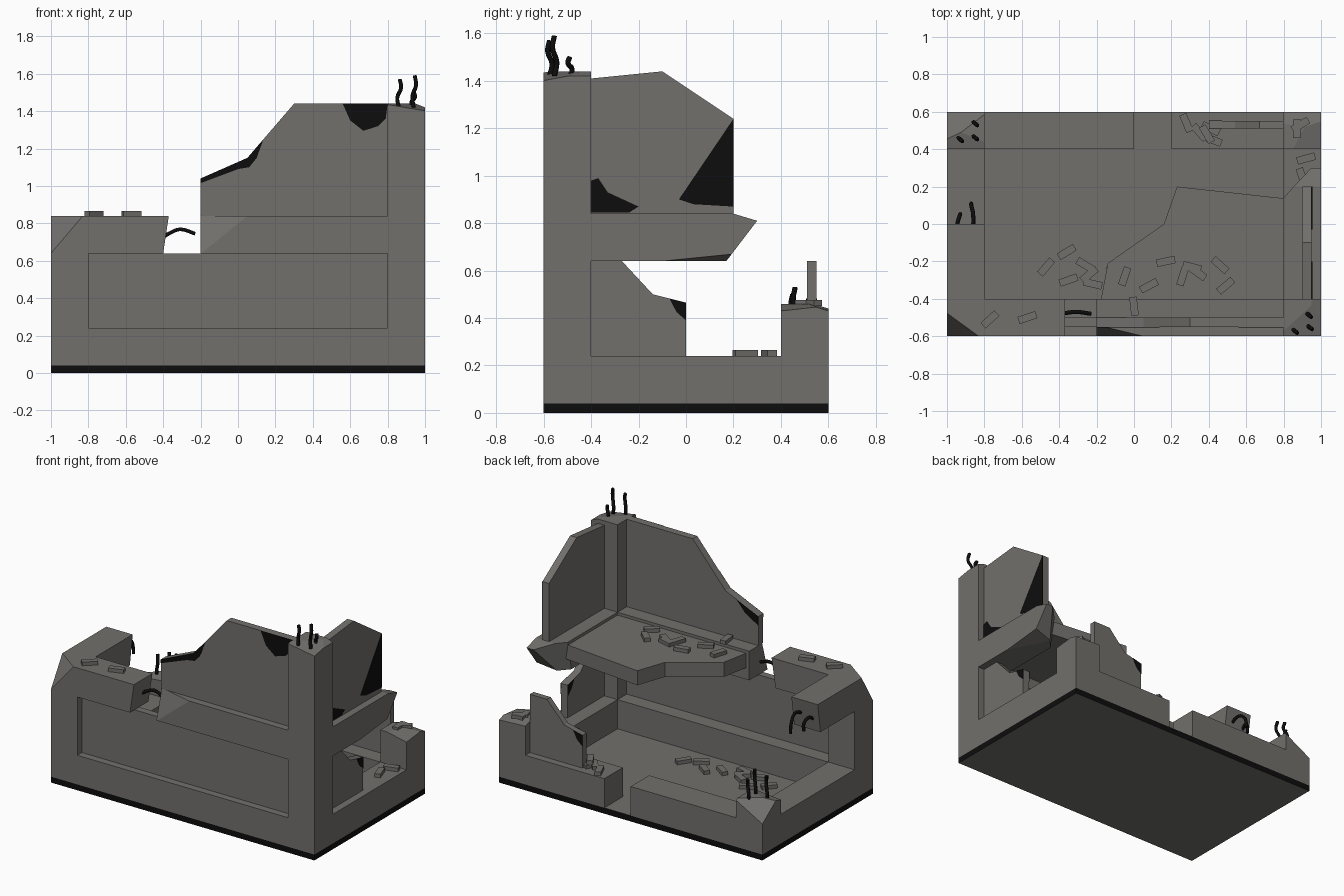
import bpy, bmesh, math, random
from mathutils import Vector

random.seed(4)
if "Cube" in bpy.data.objects:
    bpy.data.objects.remove(bpy.data.objects["Cube"], do_unlink=True)


def make_material(name, rgb):
    m = bpy.data.materials.new(name)
    m.use_nodes = True
    m.diffuse_color = (*rgb, 1)
    node = next(n for n in m.node_tree.nodes if n.type == 'BSDF_PRINCIPLED')
    node.inputs["Base Color"].default_value = (*rgb, 1)
    node.inputs["Roughness"].default_value = 0.9
    return m


concrete = make_material("concrete grey", (0.165, 0.16, 0.15))
soot = make_material("soot black", (0.004, 0.004, 0.004))


def finish(name, bm, mat):
    bmesh.ops.recalc_face_normals(bm, faces=bm.faces)
    me = bpy.data.meshes.new(name)
    bm.to_mesh(me)
    bm.free()
    me.materials.append(mat)
    ob = bpy.data.objects.new(name, me)
    bpy.context.collection.objects.link(ob)
    return ob


def prism(name, pts, axis, lo, hi, mat=concrete, chips=()):
    """Extrude a 2D outline along an axis, then slice off broken corners."""
    place = {'x': lambda p, d: (d, p[0], p[1]),
             'y': lambda p, d: (p[0], d, p[1]),
             'z': lambda p, d: (p[0], p[1], d)}[axis]
    bm = bmesh.new()
    a = [bm.verts.new(place(p, lo)) for p in pts]
    b = [bm.verts.new(place(p, hi)) for p in pts]
    bm.faces.new(a)
    bm.faces.new(b)
    for i in range(len(pts)):
        j = (i + 1) % len(pts)
        bm.faces.new((a[i], a[j], b[j], b[i]))
    centre = sum((v.co for v in bm.verts), Vector()) / len(bm.verts)
    for chip in chips:
        p, q, r = map(Vector, chip)
        n = (q - p).cross(r - p).normalized()
        if n.dot(centre - p) > 0:
            n = -n
        geom = bm.verts[:] + bm.edges[:] + bm.faces[:]
        bmesh.ops.bisect_plane(bm, geom=geom, plane_co=p, plane_no=n, clear_outer=True)
        bmesh.ops.holes_fill(bm, edges=[e for e in bm.edges if e.is_boundary])
    return finish(name, bm, mat)


def box(name, x0, x1, y0, y1, z0, z1, chips=()):
    return prism(name, [(x0, y0), (x1, y0), (x1, y1), (x0, y1)], 'z', z0, z1, concrete, chips)


# Plinth with blackened sides
plinth = box("plinth", -1, 1, -0.6, 0.6, 0, 0.04)
plinth.data.materials.append(soot)
for f in plinth.data.polygons:
    f.material_index = int(abs(f.normal.z) < 0.5)

# Lower rim, with a doorway at the back
box("front_rim", -0.8, 0.8, -0.6, -0.4, 0.04, 0.24)
box("back_rim_right", -0.8, 0, 0.4, 0.6, 0.04, 0.24)
box("back_rim_left", 0.2, 0.8, 0.4, 0.6, 0.04, 0.24)
for side, x in (("right", -1), ("left", 0.8)):
    box(side + "_rim", x, x + 0.2, -0.4, 0.4, 0.04, 0.24)

# Corner pillars with broken tops
box("tall_pillar", 0.8, 1, -0.6, -0.4, 0.04, 1.44,
    [((0.8, -0.6, 1.435), (0.92, -0.6, 1.415), (0.9, -0.48, 1.44)),
     ((1, -0.6, 1.42), (1, -0.47, 1.42), (0.95, -0.5, 1.44))])
box("front_low_pillar", -1, -0.8, -0.6, -0.4, 0.04, 0.84,
    [((-1, -0.6, 0.64), (-0.83, -0.6, 0.84), (-0.94, -0.52, 0.84))])
box("back_stump_left", 0.8, 1, 0.4, 0.6, 0.04, 0.46,
    [((1, 0.4, 0.43), (0.85, 0.4, 0.46), (0.93, 0.55, 0.46)),
     ((1, 0.6, 0.43), (0.8, 0.6, 0.44), (0.9, 0.52, 0.46))])
box("back_stump_right", -1, -0.8, 0.4, 0.6, 0.04, 0.37,
    [((-1, 0.6, 0.25), (-0.8, 0.6, 0.36), (-1, 0.46, 0.35)),
     ((-1, 0.4, 0.34), (-0.8, 0.4, 0.36), (-0.9, 0.48, 0.37))])

# Upper beams
prism("front_beam", [(-0.2, 0.64), (0.8, 0.64), (0.8, 0.84), (-0.2, 0.84)], 'y', -0.6, -0.4,
      chips=[((-0.2, -0.54, 0.84), (0.05, -0.6, 0.84), (-0.17, -0.6, 0.66))])
prism("front_beam_end", [(-0.8, 0.64), (-0.4, 0.64), (-0.37, 0.84), (-0.8, 0.84)], 'y', -0.6, -0.4)
prism("left_beam", [(-0.4, 0.64), (0.17, 0.64), (0.3, 0.81), (0.2, 0.84), (-0.4, 0.84)], 'x', 0.8, 1,
      chips=[((1, -0.1, 0.64), (1, 0.2, 0.67), (0.85, 0.18, 0.64)),
             ((0.8, 0.14, 0.84), (0.8, 0.1, 0.64), (0.95, 0.3, 0.8))])
prism("right_beam", [(-0.4, 0.64), (-0.03, 0.64), (0, 0.84), (-0.4, 0.84)], 'x', -1, -0.8)

# Broken upper floor
prism("upper_floor", [(-0.18, -0.42), (-0.14, -0.21), (0.16, 0), (0.23, 0.2), (0.82, 0.135),
                      (0.82, -0.42)], 'z', 0.72, 0.82)

# Thin wall panels
prism("front_lower_wall", [(-0.8, 0.24), (0.8, 0.24), (0.8, 0.64), (-0.8, 0.64)], 'y', -0.55, -0.5)
prism("front_upper_wall", [(-0.2, 0.84), (-0.2, 1.04), (0.05, 1.15), (0.3, 1.44), (0.8, 1.44),
                           (0.8, 0.84)], 'y', -0.55, -0.5)
prism("left_upper_wall", [(-0.4, 0.84), (-0.4, 1.41), (-0.1, 1.44), (0.2, 1.24), (0.2, 0.84)],
      'x', 0.9, 0.95)
# Two matching fragments: distance from the pillar, height
fragment = [(0, 0.24), (0, 0.64), (0.13, 0.64), (0.26, 0.5), (0.4, 0.465), (0.4, 0.24)]
burn = [(0.33, 0.4825), (0.4, 0.465), (0.4, 0.39), (0.36, 0.425)]
prism("left_lower_wall", [(d - 0.4, z) for d, z in fragment], 'x', 0.9, 0.95)
prism("back_lower_wall", [(0.8 - d, z) for d, z in fragment], 'y', 0.51, 0.55)

# Soot stains as thin plates
for x in (0.9, 0.95):
    prism("wall_soot", [(d - 0.4, z) for d, z in burn], 'x', x - 0.003, x + 0.003, soot)
for y in (0.51, 0.55):
    prism("wall_soot", [(0.8 - d, z) for d, z in burn], 'y', y - 0.003, y + 0.003, soot)
slope = [(-0.2, 1.015), (-0.2, 1.04), (0.05, 1.15), (0.135, 1.247), (0.1, 1.15), (0.06, 1.1), (0, 1.09)]
prism("slope_soot", slope, 'y', -0.554, -0.55, soot)
prism("slope_soot_inner", [(-0.2, 0.98), (-0.2, 1.04), (-0.04, 1.11), (-0.1, 1.04)], 'y', -0.5, -0.496, soot)
prism("top_soot", [(0.56, 1.44), (0.8, 1.44), (0.79, 1.36), (0.75, 1.32), (0.67, 1.295), (0.6, 1.35)],
      'y', -0.554, -0.55, soot)
prism("edge_soot", [(0.2, 1.24), (-0.03, 0.9), (0.03, 0.88), (0.2, 0.87)], 'x', 0.95, 0.954, soot)
prism("corner_soot", [(-0.4, 0.845), (-0.4, 0.98), (-0.37, 0.99), (-0.33, 0.93), (-0.2, 0.87),
                      (-0.24, 0.845)], 'x', 0.95, 0.954, soot)


# Bent reinforcing bars
def bar(points):
    cu = bpy.data.curves.new("steel_bar", 'CURVE')
    cu.dimensions = '3D'
    cu.bevel_depth = 0.011
    cu.bevel_resolution = 1
    cu.resolution_u = 4
    cu.use_fill_caps = True
    sp = cu.splines.new('BEZIER')
    sp.bezier_points.add(len(points) - 1)
    for bp, p in zip(sp.bezier_points, points):
        bp.co = p
        bp.handle_left_type = bp.handle_right_type = 'AUTO'
    cu.materials.append(soot)
    ob = bpy.data.objects.new("steel_bar", cu)
    bpy.context.collection.objects.link(ob)
    bpy.ops.object.select_all(action='DESELECT')
    ob.select_set(True)
    bpy.context.view_layer.objects.active = ob
    bpy.ops.object.convert(target='MESH')


for x, y, z, h in ((0.86, -0.575, 1.42, 0.15), (0.94, -0.555, 1.42, 0.17), (0.935, -0.49, 1.42, 0.08),
                   (-0.85, 0.535, 0.34, 0.15), (-0.85, 0.46, 0.34, 0.19), (-0.93, 0.45, 0.33, 0.17)):
    bar([(x, y, z), (x - 0.008, y + 0.01, z + h * 0.35),
         (x + 0.012, y - 0.008, z + h * 0.7), (x + 0.005, y, z + h)])
bar([(-0.41, -0.48, 0.72), (-0.36, -0.475, 0.75), (-0.31, -0.47, 0.768), (-0.23, -0.48, 0.745)])
bar([(-0.86, -0.03, 0.74), (-0.86, 0.05, 0.76), (-0.87, 0.1, 0.72), (-0.87, 0.11, 0.65)])
bar([(-0.95, -0.03, 0.72), (-0.94, 0.02, 0.74), (-0.93, 0.05, 0.71), (-0.93, 0.05, 0.66)])


# Scattered bricks on floors and ledges
def bricks(z, spots):
    for x, y in spots:
        a = random.uniform(0, math.pi)
        ux, uy = Vector((math.cos(a), math.sin(a))) * 0.05, Vector((-math.sin(a), math.cos(a))) * 0.02
        c = Vector((x, y))
        prism("brick", [c - ux - uy, c + ux - uy, c + ux + uy, c - ux + uy], 'z', z, z + 0.025)


bricks(0.84, [(-0.77, -0.51), (-0.57, -0.5)])
bricks(0.82, [(-0.05, -0.28), (0.08, -0.33), (0.17, -0.2), (0.26, -0.28), (0.31, -0.23),
              (0.34, -0.26), (0.46, -0.22), (0.49, -0.33)])
bricks(0.84, [(0, -0.44)])
bricks(0.04, [(-0.47, -0.23), (-0.36, -0.15), (-0.35, -0.3), (-0.24, -0.27), (-0.22, -0.32),
              (-0.26, -0.22), (-0.1, -0.25), (0, -0.2), (0.08, -0.28), (0.18, -0.23)])
bricks(0.24, [(0.28, 0.54), (0.35, 0.49), (0.41, 0.51), (0.42, 0.45), (0.92, 0.35), (0.9, 0.25)])
bricks(0.265, [(0.39, 0.48)])
bricks(0.45, [(0.87, 0.51), (0.89, 0.53)])
